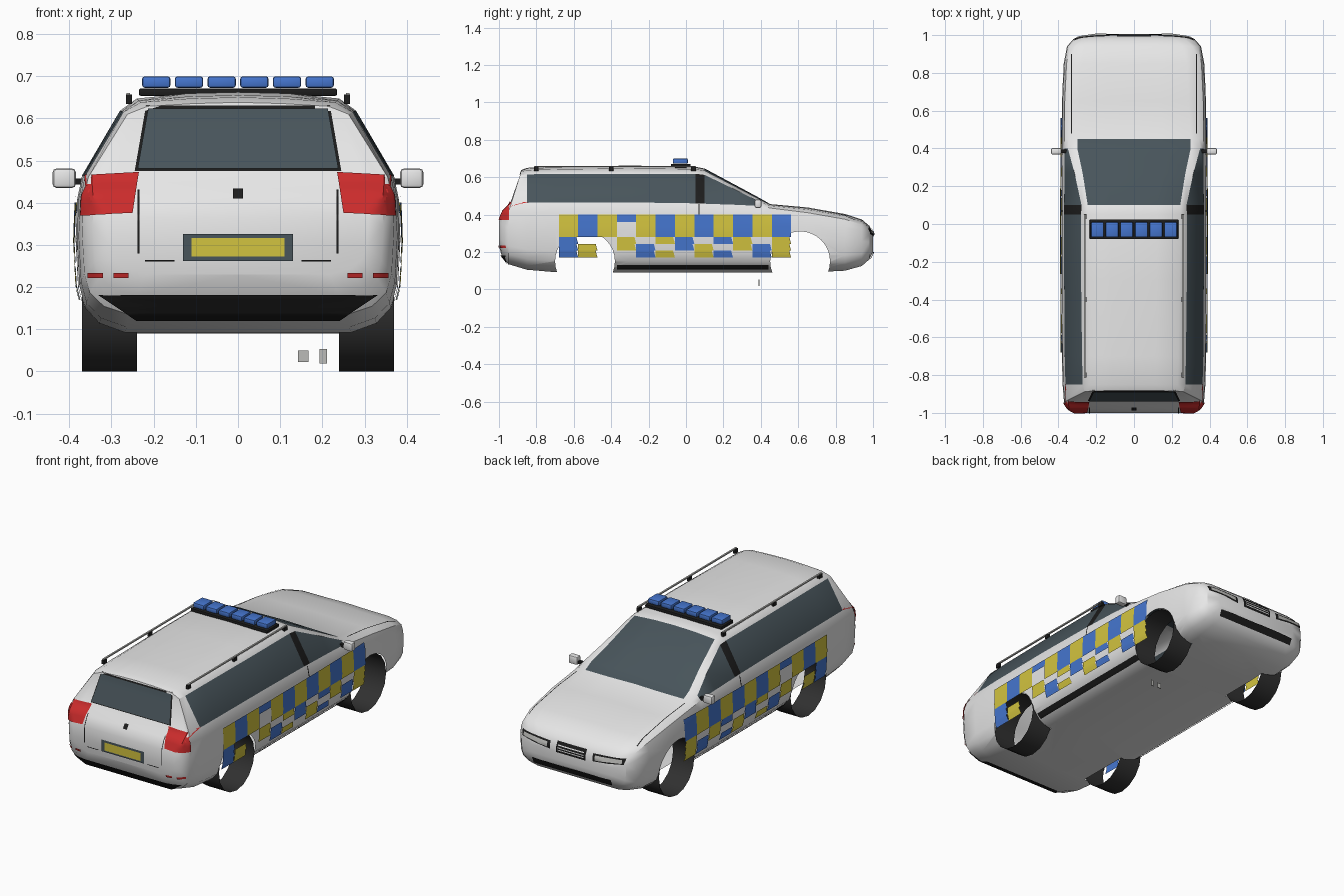
import bpy, bmesh, math
from mathutils import Vector, Matrix
from mathutils.bvhtree import BVHTree

if "Cube" in bpy.data.objects:
    bpy.data.objects.remove(bpy.data.objects["Cube"])


def material(name, *rgb):
    mat = bpy.data.materials.new(name)
    mat.use_nodes = True
    mat.diffuse_color = (*rgb, 1)
    for node in mat.node_tree.nodes:
        if node.type == 'BSDF_PRINCIPLED':
            node.inputs["Base Color"].default_value = (*rgb, 1)
    return mat


WHITE = material("white_paint", .8, .8, .8)
GLASS = material("dark_glass", .065, .09, .105)
BLACK = material("black_trim", .012, .012, .012)
RUBBER = material("tyre_rubber", .03, .03, .03)
RED = material("red_lens", .6, .025, .025)
BLUE = material("blue", .06, .18, .62)
YELLOW = material("yellow", .65, .55, .05)
GREY = material("light_grey", .5, .5, .48)


def finish(name, bm, *mats, smooth=True):
    mesh = bpy.data.meshes.new(name)
    bm.to_mesh(mesh)
    bm.free()
    obj = bpy.data.objects.new(name, mesh)
    bpy.context.collection.objects.link(obj)
    for mat in mats:
        mesh.materials.append(mat)
    if smooth:
        bpy.ops.object.select_all(action='DESELECT')
        obj.select_set(True)
        bpy.context.view_layer.objects.active = obj
        bpy.ops.object.shade_smooth_by_angle(angle=math.radians(32))
    return obj


def box(name, mat, centre, size, bevel=0.0):
    bm = bmesh.new()
    place = Matrix.Translation(centre) @ Matrix.Diagonal((*size, 1))
    bmesh.ops.create_cube(bm, size=1, matrix=place)
    if bevel:
        bmesh.ops.bevel(bm, geom=bm.edges[:], offset=bevel, segments=2,
                        profile=.5, affect='EDGES')
    return finish(name, bm, mat)


def tube(bm, x, y, z, radius, depth, sides, caps):
    place = Matrix.Translation((x, y, z)) @ Matrix.Rotation(math.pi / 2, 4, 'Y')
    bmesh.ops.create_cone(bm, cap_ends=caps, segments=sides, radius1=radius,
                          radius2=radius, depth=depth, matrix=place)


# Body stations: y, half width, floor, belt, window top x and z, roof edge x, roof z
STATIONS = [
    (-1, .31, .23, .455, .225, .6, .19, .625),
    (-.985, .345, .18, .458, .245, .605, .2, .632),
    (-.95, .37, .135, .46, .262, .61, .215, .638),
    (-.85, .378, .105, .463, .272, .615, .23, .65),
    (-.7, .382, .092, .465, .275, .617, .235, .655),
    (-.3, .385, .09, .465, .28, .618, .24, .662),
    (.05, .385, .09, .46, .28, .618, .245, .656),
    (.1, .385, .09, .458, .278, .612, .245, .646),
    (.27, .384, .09, .452, .315, .53, .272, .555),
    (.4, .383, .09, .446, .35, .466, .3, .485),
    (.45, .383, .09, .435, .345, .447, .3, .456),
    (.65, .382, .09, .41, .34, .427, .29, .438),
    (.85, .372, .1, .375, .33, .392, .28, .403),
    (.94, .355, .125, .345, .31, .362, .26, .374),
    (.98, .32, .16, .315, .27, .33, .22, .34),
    (1, .25, .2, .28, .2, .29, .16, .3)]
LOWER = [(.7, 0), (.86, .06), (.95, .16), (.985, .3), (1, .6), (.99, .85), (.96, 1)]
TAIL = [(0, -1), (.38, -1), (.44, -.965), (.468, -.922), (.635, -.882), (1, -.87)]


def tail_limit(z):
    for (z0, y0), (z1, y1) in zip(TAIL, TAIL[1:]):
        if z <= z1:
            return y0 + (y1 - y0) * (z - z0) / (z1 - z0)


def section(y, w, floor, belt, wx, wz, rx, top):
    pts = [(0, floor)] + [(w * a, floor + (belt - floor) * b) for a, b in LOWER]
    pts += [(wx, wz), (rx, wz + .66 * (top - wz)), (rx / 2, top - .003), (0, top)]
    return [Vector((x, max(y, tail_limit(z)), z)) for x, z in pts]


# Body shell, with glass and door pillar picked by grid cell
bm = bmesh.new()
rings = []
for station in STATIONS:
    half = section(*station)
    right = [bm.verts.new(p) for p in half]
    left = [bm.verts.new((-p.x, p.y, p.z)) for p in half[1:-1]]
    rings.append((right, [right[0]] + left + [right[-1]]))
for i in range(len(rings) - 1):
    for side in (0, 1):
        a, b = rings[i][side], rings[i + 1][side]
        for j in range(len(a) - 1):
            face = bm.faces.new((a[j], b[j], b[j + 1], a[j + 1]))
            if j == 7 and 3 <= i <= 8:
                face.material_index = 2 if i == 6 else 1
            if j >= 9 and 7 <= i <= 9:
                face.material_index = 1
for right, left in (rings[0], rings[-1]):
    for j in range(len(right) - 1):
        loop = [right[j], right[j + 1], left[j + 1], left[j]]
        bm.faces.new(list(dict.fromkeys(loop)))
bmesh.ops.recalc_face_normals(bm, faces=bm.faces[:])
SKIN = BVHTree.FromBMesh(bm)
body = finish("body_shell", bm, WHITE, GLASS, BLACK)

# Wheel arches, cut open into the hollow shell
AXLES = (-.54, .61)
ARCH, ARCH_Z, INNER = .16, .15, .24
bm = bmesh.new()
for y in AXLES:
    for s in (-1, 1):
        tube(bm, s * (INNER + .15), y, ARCH_Z, ARCH, .3, 32, True)
cutter = finish("arch_cutter", bm, smooth=False)
cutter.hide_render = True
mod = body.modifiers.new("arches", 'BOOLEAN')
mod.operation, mod.object, mod.solver = 'DIFFERENCE', cutter, 'EXACT'
bpy.context.view_layer.objects.active = body
bpy.ops.object.modifier_apply(modifier=mod.name)
bpy.data.objects.remove(cutter)


def on_arch(v, y):
    return abs(math.hypot(v.co.y - y, v.co.z - ARCH_Z) - ARCH) < .002


bm = bmesh.new()
bm.from_mesh(body.data)
waste = [f for f in bm.faces
         if any(all(on_arch(v, y) for v in f.verts) for y in AXLES)
         or all(abs(abs(v.co.x) - INNER) < .001 for v in f.verts)]
bmesh.ops.delete(bm, geom=waste, context='FACES')
bm.to_mesh(body.data)
bm.free()

# Open tyre bands
for label, y in zip(("rear", "front"), AXLES):
    for side, s in (("left", 1), ("right", -1)):
        bm = bmesh.new()
        tube(bm, s * .305, y, .155, .155, .13, 16, False)
        finish(f"{label}_tyre_{side}", bm, RUBBER)

# Thin plates laid on the body: each quad is projected along one direction
RAYS = {"left": lambda u, v: ((2, u, v), (-1, 0, 0)),
        "right": lambda u, v: ((-2, u, v), (1, 0, 0)),
        "tail": lambda u, v: ((u, -2, v), (0, 1, 0)),
        "nose": lambda u, v: ((u, 2, v), (0, -1, 0)),
        "top": lambda u, v: ((u, v, 2), (0, 0, -1))}


def plate(name, mat, where, quads, lift=.003, n=8):
    bm = bmesh.new()
    for quad in quads:
        a, b, c, d = map(Vector, quad)
        grid = {}
        for i in range(n + 1):
            for j in range(n + 1):
                p = a.lerp(b, i / n).lerp(d.lerp(c, i / n), j / n)
                start, ray = map(Vector, RAYS[where](*p))
                hit, normal, _, _ = SKIN.ray_cast(start, ray)
                if hit:
                    grid[i, j] = bm.verts.new(hit + (normal - ray) * lift)
        for i in range(n):
            for j in range(n):
                keys = [(i, j), (i + 1, j), (i + 1, j + 1), (i, j + 1)]
                if all(k in grid for k in keys):
                    face = bm.faces.new([grid[k] for k in keys])
                    face.normal_update()
                    if face.normal.dot(ray) > 0:
                        face.normal_flip()
    return finish(name, bm, mat)


def rect(u0, u1, v0, v1):
    return [(u0, v0), (u1, v0), (u1, v1), (u0, v1)]


def pair(quad):
    return [quad, [(-u, v) for u, v in quad]]


# Chequered side bands
cells = {0: [], 1: []}
PITCH, START = .1035, -.68
for i in range(12):
    y0, y1 = START + i * PITCH, START + (i + 1) * PITCH
    cells[i % 2].append(rect(y0, y1, .36 if i == 3 else .28, .4))
    for k in range(3):
        z = .17 + k * .037
        in_arch = i == 2 or (i == 1 and k > 1)
        bare = 3 <= i <= 10 and (i + k) % 3 == 0
        if not in_arch and not bare:
            cells[1 - i % 2].append([(y0, z), (y1, z), (y1 - .01, z + .037), (y0, z + .037)])
for side in ("left", "right"):
    plate(f"yellow_checks_{side}", YELLOW, side, cells[0], n=4)
    plate(f"blue_checks_{side}", BLUE, side, cells[1], n=4)
    plate(f"sill_trim_{side}", BLACK, side, [rect(-.37, .44, .11, .132)])
    plate(f"door_seam_{side}", BLACK, side, [rect(.066, .072, .4, .455)], n=2)
    plate(f"tail_lamp_wrap_{side}", RED, side, [rect(-.985, -.945, .37, .44)])

# Tail
plate("rear_window_frame", BLACK, "tail",
      [[(-.245, .475), (.245, .475), (.218, .63), (-.218, .63)]], .001)
plate("rear_window", GLASS, "tail",
      [[(-.238, .48), (.238, .48), (.213, .623), (-.213, .623)]])
plate("tail_lamps", RED, "tail",
      pair([(.25, .375), (.352, .37), (.362, .465), (.235, .472)]))
plate("tail_reflectors", RED, "tail",
      pair(rect(.32, .355, .222, .234)) + pair(rect(.26, .295, .222, .234)), n=3)
plate("tail_bumper_trim", BLACK, "tail",
      [[(-.24, .122), (.24, .122), (.33, .182), (-.33, .182)]], n=16)
plate("plate_surround", GLASS, "tail", [rect(-.13, .13, .262, .326)])
plate("rear_plate", YELLOW, "tail", [rect(-.11, .11, .272, .316)], .0045)
plate("tailgate_seams", BLACK, "tail",
      pair(rect(.234, .238, .28, .43)) + pair(rect(.15, .22, .26, .264)), .002)
plate("tailgate_button", BLACK, "tail", [rect(-.012, .012, .409, .432)], n=2)

# Nose
plate("grille", BLACK, "nose", [rect(-.09, .09, .268, .325)])
plate("grille_slats", WHITE, "nose",
      [rect(-.08, .08, z, z + .005) for z in (.28, .292, .304)], .0045)
plate("headlamp_frames", BLACK, "nose",
      pair([(.13, .275), (.31, .295), (.315, .325), (.13, .315)]), .002)
plate("headlamps", GREY, "nose",
      pair([(.145, .284), (.3, .3), (.3, .318), (.145, .308)]), .004)
plate("lower_intake", BLACK, "nose", [rect(-.24, .24, .165, .2)], n=16)
plate("bonnet_seams", BLACK, "top", pair(rect(.328, .332, .48, .9)), .002)

# Roof light bar
box("light_bar_base", BLACK, (0, -.028, .662), (.47, .105, .018), .005)
box("light_bar_mount", BLACK, (0, -.028, .65), (.36, .06, .02))
for i in range(6):
    box(f"beacon_{i + 1}", BLUE, ((i - 2.5) * .0775, -.03, .686),
        (.067, .08, .027), .006)

# Roof rails and door mirrors
for side, s in (("left", 1), ("right", -1)):
    box(f"roof_rail_{side}", GREY, (s * .26, -.38, .657), (.009, .86, .007))
    for end, y in (("rear", -.8), ("middle", -.4), ("front", .04)):
        box(f"rail_foot_{end}_{side}", BLACK, (s * .258, y, .645), (.014, .025, .022))
    box(f"mirror_{side}", WHITE, (s * .412, .385, .458), (.055, .035, .046), .009)
    box(f"mirror_arm_{side}", BLACK, (s * .375, .385, .45), (.04, .02, .014))

# Small tabs under the floor
for name, x, w, h in (("wide_tab", .155, .025, .028), ("narrow_tab", .202, .017, .034)):
    box(name, GREY, (x, .39, .036), (w, .004, h))
